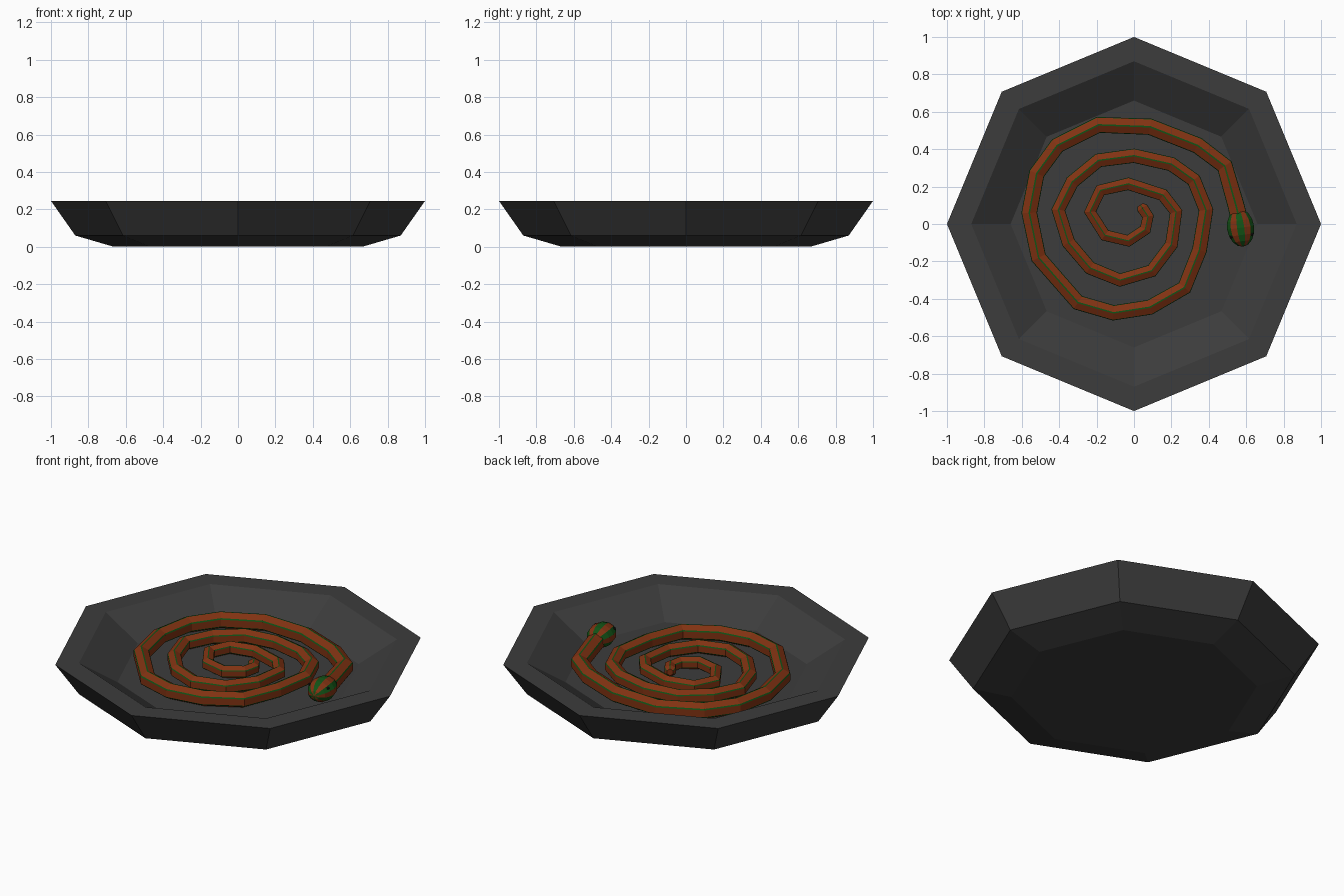
import bpy
import bmesh
from math import sin, cos, pi, radians, floor, atan2
from mathutils import Vector, Matrix

cube = bpy.data.objects.get("Cube")
if cube:
    bpy.data.objects.remove(cube, do_unlink=True)


def make_material(name, colour):
    mat = bpy.data.materials.new(name)
    mat.use_nodes = True
    rgba = (*colour, 1)
    mat.diffuse_color = rgba
    mat.node_tree.nodes["Principled BSDF"].inputs["Base Color"].default_value = rgba
    return mat


charcoal = make_material("charcoal", (0.045, 0.045, 0.045))
rust = make_material("rust_brown", (0.22, 0.032, 0.006))
green = make_material("leaf_green", (0.006, 0.085, 0.008))
black = make_material("eye_black", (0.01, 0.01, 0.01))


def finish(bm, name, materials):
    """Turn a bmesh into a linked object with outward normals."""
    bmesh.ops.recalc_face_normals(bm, faces=bm.faces)
    mesh = bpy.data.meshes.new(name)
    bm.to_mesh(mesh)
    bm.free()
    obj = bpy.data.objects.new(name, mesh)
    bpy.context.collection.objects.link(obj)
    for mat in materials:
        mesh.materials.append(mat)
    return obj


def loft(bm, rings):
    """Join successive vertex rings with quads and cap both ends."""
    loops = [[bm.verts.new(p) for p in ring] for ring in rings]
    strips = []
    n = len(loops[0])
    for a, b in zip(loops, loops[1:]):
        for i in range(n):
            j = (i + 1) % n
            strips.append((i, bm.faces.new((a[i], a[j], b[j], b[i]))))
    bm.faces.new(loops[0])
    bm.faces.new(loops[-1])
    return strips


# Octagonal bowl: outer underside, flat rim, sloped inner wall, raised floor
SIDES = 8
FLOOR = 0.115
bowl_profile = [(0.665, 0), (0.87, 0.06), (1, 0.245), (0.87, 0.245), (0.66, FLOOR)]
bm = bmesh.new()
loft(bm, [[(r * cos(2 * pi * i / SIDES), r * sin(2 * pi * i / SIDES), z)
           for i in range(SIDES)] for r, z in bowl_profile])
finish(bm, "bowl", [charcoal])

# Coiled body centreline, from neck to tail, one row per turn
turns = [
    [(.57, 0), (.545, .1), (.485, .31), (.34, .42), (.085, .52), (-.19, .53),
     (-.41, .42), (-.52, .27), (-.56, .06), (-.51, -.18), (-.3, -.42),
     (-.11, -.475), (.085, -.445), (.27, -.34), (.35, -.14)],
    [(.385, .075), (.32, .235), (.2, .32), (0, .365), (-.19, .34),
     (-.33, .225), (-.405, .075), (-.35, -.1), (-.235, -.235),
     (-.075, -.3), (.095, -.25), (.2, -.11)],
    [(.225, .065), (.155, .155), (-.03, .215), (-.18, .18), (-.235, .065),
     (-.155, -.06), (-.03, -.09), (.06, -.03), (.075, .04), (.045, .085)],
]
path = [Vector((x, y, 0)) for turn in turns for x, y in turn]
last = len(path) - 1

# Cross-section angles: broad rust faces split by narrow green stripes
STRIPES = 6
half = radians(5)
angles = []
for k in range(STRIPES):
    middle = pi / 2 + 2 * pi * k / STRIPES
    angles += [middle - half, middle + half]

rings = []
for i, point in enumerate(path):
    before = (point - path[max(i - 1, 0)]).normalized()
    after = (path[min(i + 1, last)] - point).normalized()
    side = (before + after).normalized().cross(Vector((0, 0, 1)))
    radius = 0.05 - 0.016 * i / last
    lift = max(0, 2 - i) * 0.006
    centre = point + Vector((0, 0, FLOOR + radius + lift))
    rings.append([centre + radius * (side * cos(a) + Vector((0, 0, sin(a))))
                  for a in angles])

# Rounded tail tip
tip_axis = (path[-1] - path[-2]).normalized()
tail_centre = path[-1] + Vector((0, 0, FLOOR + radius))
rings.append([tail_centre + (p - tail_centre) * 0.55 + tip_axis * 0.02
              for p in rings[-1]])

bm = bmesh.new()
for i, face in loft(bm, rings):
    face.material_index = 1 - i % 2
finish(bm, "coiled_body", [rust, green])

# Striped egg-shaped head lying along the neck direction
SEGMENTS = 12
bm = bmesh.new()
bmesh.ops.create_uvsphere(bm, u_segments=SEGMENTS, v_segments=8, radius=1)
for face in bm.faces:
    c = face.calc_center_median()
    face.material_index = floor(atan2(c.y, c.x) / (2 * pi) * SEGMENTS) % 2
head_pose = (Matrix.Translation((0.57, -0.02, 0.182))
             @ Matrix.Rotation(radians(8), 4, "Z")
             @ Matrix.Diagonal((0.075, 0.102, 0.066, 1)))
bm.transform(head_pose @ Matrix.Rotation(pi / 2, 4, "X")
             @ Matrix.Rotation(pi / SEGMENTS, 4, "Z"))
finish(bm, "head", [green, rust])

# Small eyes on both sides of the snout
for label, sign in (("left", 1), ("right", -1)):
    bm = bmesh.new()
    bmesh.ops.create_icosphere(bm, subdivisions=1, radius=0.009)
    bm.transform(Matrix.Translation(head_pose @ Vector((sign * 0.75, -0.42, 0.5))))
    finish(bm, label + "_eye", [black])
